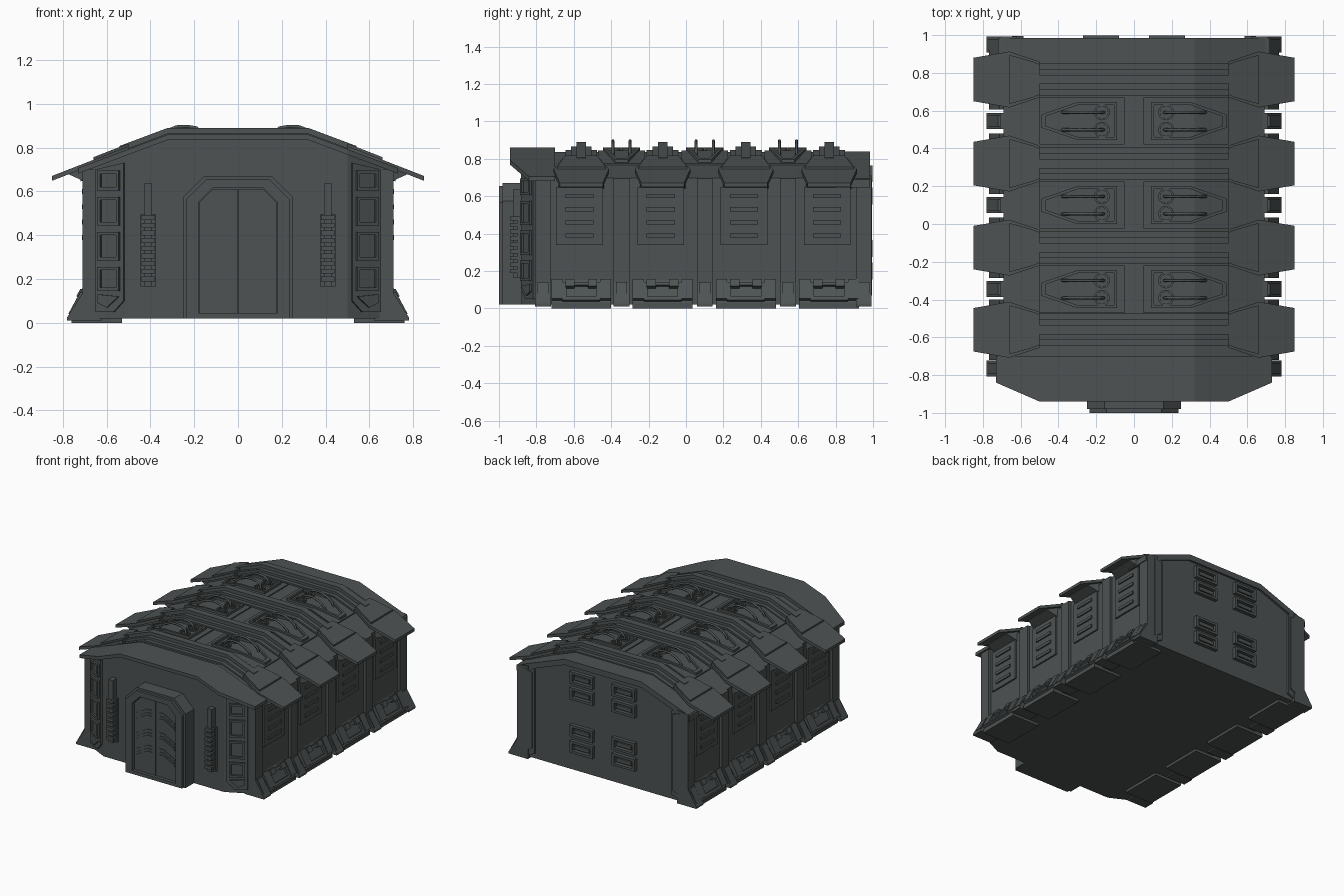
import bpy, bmesh, math
from mathutils import Vector

cube = bpy.data.objects.get("Cube")
if cube:
    bpy.data.objects.remove(cube)

GREY = (0.075, 0.085, 0.085, 1)
mat = bpy.data.materials.new("dark_grey_metal")
mat.use_nodes = True
mat.diffuse_color = GREY
mat.node_tree.nodes["Principled BSDF"].inputs["Base Color"].default_value = GREY


def finish(name, bm, mirror=True):
    bmesh.ops.recalc_face_normals(bm, faces=bm.faces)
    me = bpy.data.meshes.new(name)
    bm.to_mesh(me)
    bm.free()
    me.materials.append(mat)
    ob = bpy.data.objects.new(name, me)
    bpy.context.collection.objects.link(ob)
    if mirror:
        ob.modifiers.new("mirror", "MIRROR")
    return ob


def slab(name, pts, lo, hi, at, hole=None, mirror=True):
    """Extrude an outline from lo to hi; a hole of equal point count makes a frame."""
    bm = bmesh.new()
    n = len(pts)

    def ring(p, w):
        return [bm.verts.new(at(u, v, w)) for u, v in p]

    def bridge(a, b):
        for i in range(n):
            j = (i + 1) % n
            bm.faces.new((a[i], a[j], b[j], b[i]))
    a, b = ring(pts, lo), ring(pts, hi)
    bridge(a, b)
    if hole:
        c, d = ring(hole, lo), ring(hole, hi)
        bridge(b, d)
        bridge(d, c)
        bridge(c, a)
    else:
        bm.faces.new(a)
        bm.faces.new(b)
    return finish(name, bm, mirror)


def loft(name, rows):
    """Join rectangular sections (x, y0, y1, z0, z1) along x; open at the mirror plane."""
    bm = bmesh.new()
    rings = [[bm.verts.new((x, y, z)) for y, z in ((y0, z0), (y1, z0), (y1, z1), (y0, z1))]
             for x, y0, y1, z0, z1 in rows]
    for a, b in zip(rings, rings[1:]):
        for i in range(4):
            j = (i + 1) % 4
            bm.faces.new((a[i], a[j], b[j], b[i]))
    if rows[0][0] > 0:
        bm.faces.new(rings[0])
    bm.faces.new(rings[-1])
    return finish(name, bm)


def rect(u, v, hu, hv):
    return [(u - hu, v - hv), (u + hu, v - hv), (u + hu, v + hv), (u - hu, v + hv)]


def roof(x):
    return 0.835 if x < 0.32 else 0.835 - (x - 0.32) * 0.375


def along_y(u, v, w): return (u, w, v)
def front(u, v, w): return (u, -0.88 - w, v)
def back(u, v, w): return (u, 0.97 + w, v)
def side(u, v, w): return (0.68 + w, u, v)
def on_roof(u, v, w): return (u, v, roof(u) + w)
def corner(u, v, w): return (0.5 + 0.894 * u + 0.447 * w, -0.88 + 0.447 * u - 0.894 * w, v)
def skirt_face(u, v, w): return (0.76 - 0.474 * v + 0.88 * w, u, 0.03 + 0.88 * v + 0.474 * w)


BAYS = (-0.56, -0.125, 0.32, 0.765)
HATCHES = (-0.345, 0.1, 0.545)

# Hall with clipped front corners
loft("main_body", [(x, y, 0.97, 0.02, roof(x)) for x, y in
                   ((0, -0.88), (0.32, -0.88), (0.5, -0.88), (0.66, -0.8), (0.69, -0.8))])
# Front hood overhanging the entrance
loft("front_hood", [(x, y, -0.7, roof(x), roof(x) + 0.025) for x, y in
                    ((0, -0.94), (0.32, -0.94), (0.5, -0.94), (0.73, -0.84))])
loft("rear_roof_edge", [(x, 0.8, 0.985, roof(x) - 0.04, roof(x) + 0.003) for x in (0, 0.32, 0.72)])

# Stepped ribs and their eave wings
for y in BAYS:
    for name, hw, h in (("rib_base", 0.085, 0.012), ("rib_step", 0.055, 0.03), ("rib_ridge", 0.025, 0.055)):
        loft(name, [(x, y - hw, y + hw, roof(x) - 0.02, roof(x) + h) for x in (0, 0.32, 0.54)])

    def wing(x): return 0.67 + 0.39 * (0.85 - x)
    loft("eave_wing", [(x, y - h, y + h, wing(x) - 0.022, wing(x)) for x, h in
                       ((0.5, 0.095), (0.66, 0.148), (0.85, 0.115))])
    loft("wing_cap", [(x, y - h, y + h, wing(x) - 0.01, wing(x) + 0.012) for x, h in
                      ((0.5, 0.08), (0.535, 0.095), (0.66, 0.13))])
    loft("wing_bracket", [(x, y - h, y + h, wing(x) - d, wing(x) - 0.01) for x, h, d in
                          ((0.5, 0.08, 0.1), (0.68, 0.125, 0.1), (0.77, 0.1, 0.025))])

    # Louvred wall panel under each wing
    slab("wall_panel", rect(y - 0.01, 0.495, 0.125, 0.155), 0, 0.022, side)
    for k in range(4):
        z = 0.39 + 0.07 * k
        slab("louvre", rect(y - 0.01, z, 0.075, 0.011), 0.02, 0.032, side)

    # Sloping skirt with frame, end clamps and ground plate
    slab("skirt", [(0.6, 0.01), (0.755, 0.01), (0.755, 0.03), (0.685, 0.16), (0.6, 0.16)],
         y - 0.16, y + 0.16, along_y)
    slab("ground_plate", [(0.53, 0), (0.76, 0), (0.76, 0.022), (0.53, 0.022)], y - 0.16, y + 0.16, along_y)
    slab("skirt_frame", rect(y, 0.065, 0.1, 0.055), -0.01, 0.012, skirt_face, rect(y, 0.065, 0.08, 0.035))
    for s in (-1, 1):
        slab("skirt_clamp", rect(y + s * 0.13, 0.075, 0.03, 0.06), -0.01, 0.018, skirt_face)
        slab("skirt_lug", rect(y + s * 0.06, 0.11, 0.025, 0.02), -0.01, 0.024, skirt_face)

# Wall pillars with flared feet
for y in (-0.765, *HATCHES, 0.95):
    slab("wall_pillar", [(0.62, 0.01), (0.78, 0.01), (0.78, 0.025), (0.71, 0.135), (0.71, 0.695), (0.62, 0.71)],
         y - 0.042, y + 0.042, along_y)
    slab("pillar_foot", [(0.66, 0.04), (0.775, 0.04), (0.72, 0.14), (0.66, 0.14)], y - 0.03, y + 0.03, along_y)

# Roof hatches with rim, fans and bent pipes
HEX = [(0.09, -0.1), (0.3, -0.1), (0.49, -0.035), (0.49, 0.035), (0.3, 0.1), (0.09, 0.1)]
INNER = [(0.105, -0.085), (0.297, -0.085), (0.468, -0.025), (0.468, 0.025), (0.297, 0.085), (0.105, 0.085)]
for y in HATCHES:
    loft("hatch_panel", [(x, y - 0.125, y + 0.125, roof(x) - 0.02, roof(x) + 0.008) for x in (0.05, 0.32, 0.5)])
    slab("hatch_rim", [(u, v + y) for u, v in HEX], 0, 0.025, on_roof, [(u, v + y) for u, v in INNER])
    for s in (-1, 1):
        py = y + s * 0.046
        disc = [(0.17 + 0.042 * math.cos(a * math.pi / 8), py + 0.042 * math.sin(a * math.pi / 8)) for a in range(16)]
        slab("fan_ring", disc, 0, 0.02, on_roof, [(0.17 + (u - 0.17) * 0.75, py + (v - py) * 0.75) for u, v in disc])
        for k in range(4):
            c, d = math.cos(k * math.pi / 4), math.sin(k * math.pi / 4)
            slab("fan_blade", [(0.17 + a * c - b * d, py + a * d + b * c) for a, b in rect(0, 0, 0.036, 0.004)],
                 0, 0.015, on_roof)
        cu = bpy.data.curves.new("hatch_pipe", "CURVE")
        cu.dimensions = "3D"
        cu.bevel_depth = 0.008
        cu.bevel_resolution = 1
        cu.use_fill_caps = True
        sp = cu.splines.new("POLY")
        path = [(0.16, 0.84), (0.165, 0.87), (0.19, 0.89), (0.23, 0.897), (0.28, 0.895),
                (0.33, 0.875), (0.37, 0.845), (0.385, 0.8)]
        sp.points.add(len(path) - 1)
        for p, (x, z) in zip(sp.points, path):
            p.co = (x, py, z, 1)
        cu.materials.append(mat)
        ob = bpy.data.objects.new("hatch_pipe", cu)
        bpy.context.collection.objects.link(ob)
        ob.modifiers.new("mirror", "MIRROR")


# Entrance: stepped frame, recessed double door
def arch(w, z0, z1, cut):
    return [(-w, z0), (w, z0), (w, z1 - cut), (w - cut, z1), (cut - w, z1), (-w, z1 - cut)]


slab("door_surround", arch(0.25, 0.02, 0.67, 0.095), -0.02, 0.1, front, arch(0.2, 0.02, 0.63, 0.07), False)
slab("door_lip", arch(0.235, 0.02, 0.655, 0.09), 0.09, 0.12, front, arch(0.18, 0.045, 0.615, 0.065), False)
slab("door_backing", arch(0.21, 0.02, 0.635, 0.075), -0.02, 0.085, front, None, False)
slab("door_leaf", [(0.003, 0.045), (0.176, 0.045), (0.176, 0.55), (0.115, 0.61), (0.003, 0.61)], 0.08, 0.095, front)
for z in (0.2, 0.32, 0.47):
    for dz in (0, 0.025, 0.045):
        slab("door_chevron", [(0.03, z + 0.05 - dz), (0.07, z + 0.05 - dz), (0.16, z - dz), (0.16, z + 0.008 - dz),
                              (0.07, z + 0.058 - dz), (0.03, z + 0.058 - dz)], 0.094, 0.1, front)

# Toothed conduits beside the door
slab("conduit_back", rect(0.41, 0.33, 0.035, 0.165), 0, 0.02, front)
slab("conduit_bar", rect(0.41, 0.4, 0.018, 0.235), 0, 0.045, front)
for k in range(9):
    slab("conduit_tooth", rect(0.41, 0.2 + 0.035 * k, 0.03, 0.011), 0, 0.06, front)

# Ladder-like panels on the clipped corners
slab("corner_panel", [(0.02, 0.1), (0.07, 0.05), (0.165, 0.05), (0.165, 0.7), (0.02, 0.73)], -0.01, 0.012, corner)
for z, h in ((0.65, 0.045), (0.51, 0.065), (0.35, 0.065), (0.2, 0.055)):
    slab("corner_frame", rect(0.092, z, 0.055, h), 0.01, 0.026, corner, rect(0.092, z, 0.04, h - 0.015))
slab("corner_foot_frame", [(0.04, 0.12), (0.1, 0.07), (0.147, 0.09), (0.147, 0.13)], 0.01, 0.024, corner)

# Rear wall: buttresses and vents
slab("rear_buttress", [(0.57, 0.06), (0.66, 0.02), (0.69, 0.02), (0.69, 0.69), (0.62, 0.71), (0.57, 0.69)],
     -0.01, 0.015, back)
slab("rear_rail", [(0.585, 0.1), (0.645, 0.07), (0.645, 0.69), (0.585, 0.67)], 0.01, 0.025, back)
for z in (0.2, 0.32, 0.6, 0.72):
    slab("rear_vent", rect(0.175, z, 0.095, 0.045), -0.01, 0.028, back, rect(0.175, z, 0.075, 0.027))
    slab("rear_vent_slat", rect(0.175, z, 0.062, 0.014), -0.01, 0.02, back)
